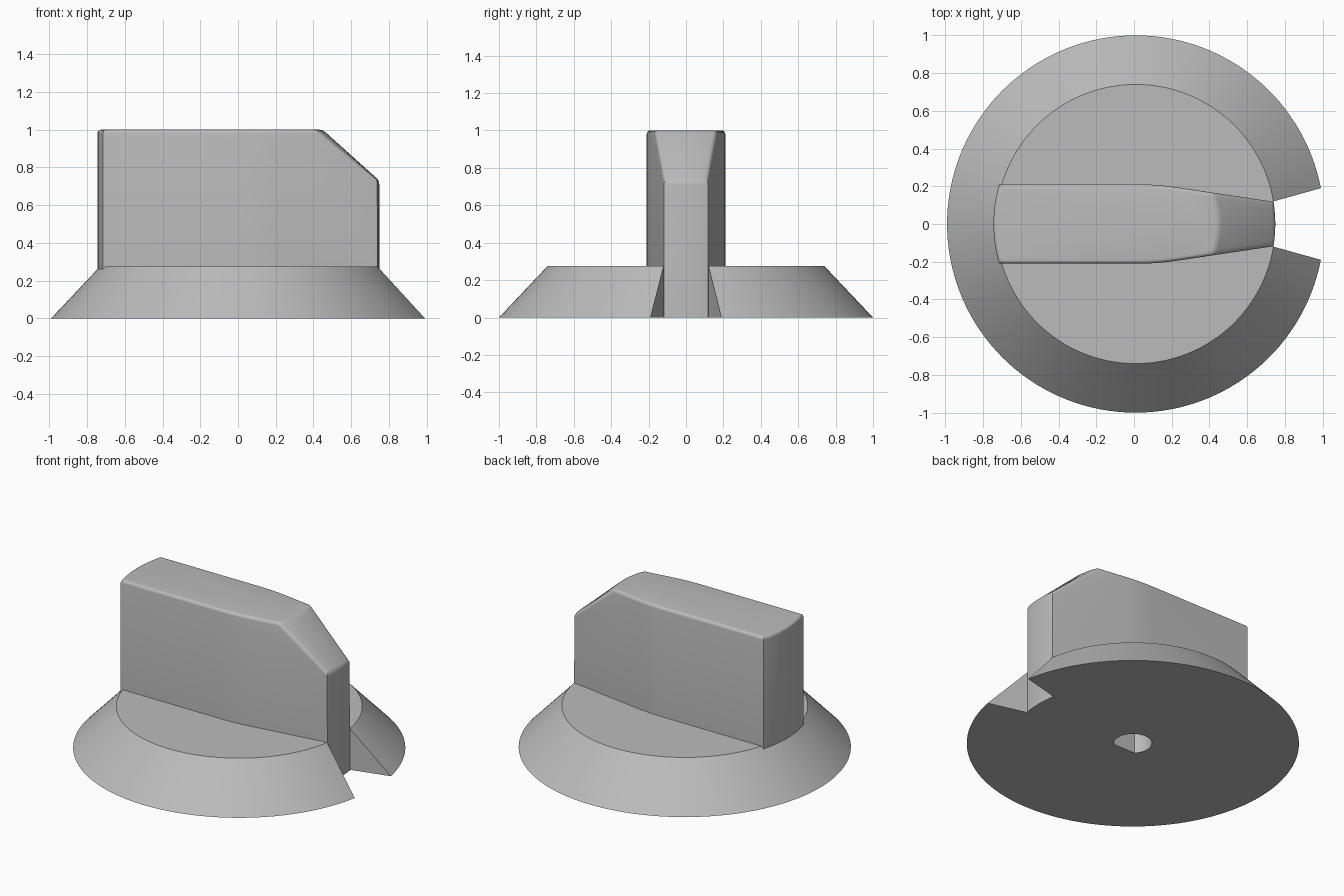
import bpy, bmesh
from math import sin, cos, pi, radians, asin, sqrt

cube = bpy.data.objects.get("Cube")
if cube:
    bpy.data.objects.remove(cube)

CX = 0.009          # axis of the round skirt
SKIRT_TOP = 0.275

grey = bpy.data.materials.new("plain grey")
grey.use_nodes = True
colour = (0.5, 0.5, 0.5, 1)
grey.diffuse_color = colour
grey.node_tree.nodes["Principled BSDF"].inputs["Base Color"].default_value = colour


def arc(r, a, b, n):
    """Points on a circle round the knob axis."""
    return [(CX + r * cos(a + (b - a) * i / n), r * sin(a + (b - a) * i / n))
            for i in range(n + 1)]


def finish(bm, name):
    bmesh.ops.recalc_face_normals(bm, faces=bm.faces)
    mesh = bpy.data.meshes.new(name)
    bm.to_mesh(mesh)
    bm.free()
    obj = bpy.data.objects.new(name, mesh)
    bpy.context.collection.objects.link(obj)
    mesh.materials.append(grey)
    return obj


def loft(lower, upper, z0, z1, name):
    """Closed solid between two outlines with equal point counts."""
    bm = bmesh.new()
    lo = [bm.verts.new((x, y, z0)) for x, y in lower]
    up = [bm.verts.new((x, y, z1)) for x, y in upper]
    n = len(lo)
    for i in range(n):
        j = (i + 1) % n
        bm.faces.new((lo[i], lo[j], up[j], up[i]))
    bm.faces.new(lo)
    bm.faces.new(up)
    return finish(bm, name)


# Conical skirt with a pointer notch at +x
notch_low, notch_up = asin(0.19), asin(0.12 / 0.74)
inner = [(0.70, -0.115), (0.70, 0.115)]
skirt = loft(arc(1, notch_low, 2 * pi - notch_low, 128) + inner,
             arc(0.74, notch_up, 2 * pi - notch_up, 128) + inner,
             0, SKIRT_TOP, "knob")

# Grip: tapered bar with a conical slope above the pointer end
def side_curve(sign):
    """Side from the back corner through the soft bend, towards the front."""
    pts = [(CX - sqrt(0.754 ** 2 - 0.21 ** 2), 0.21)]
    bend = radians(8.6)
    for i in range(7):
        t = bend * i / 6
        pts.append((0.02 + 1.4 * sin(t), 0.21 - 1.4 * (1 - cos(t))))
    return [(x, sign * y) for x, y in pts]


bm = bmesh.new()
def ring(points, z):
    return [bm.verts.new((x, y, z)) for x, y in points]

N = 12
tip, crest = asin(0.118 / 0.74), asin(0.166 / 0.44)
back_half = asin(0.21 / 0.754)
back = arc(0.754, pi - back_half, pi + back_half, N)[1:-1]
front = arc(0.74, -tip, tip, N)
left, right = side_curve(1), side_curve(-1)
levels = []
for z in (0, 1):
    levels.append((ring(right, z), ring(left, z), ring(back, z)))
foot = ring(front, 0)
lip = ring(front, 0.73)
brow = ring(arc(0.44, -crest, crest, N), 1)
(r0, l0, b0), (r1, l1, b1) = levels

def strip(a, b):
    for i in range(len(a) - 1):
        bm.faces.new((a[i], a[i + 1], b[i + 1], b[i]))

strip(r0, r1)
strip(l0, l1)
strip([l0[0]] + b0 + [r0[0]], [l1[0]] + b1 + [r1[0]])
strip(foot, lip)
strip(lip, brow)
bm.faces.new((r0[-1], foot[0], lip[0], brow[0], r1[-1]))
bm.faces.new((l0[-1], foot[-1], lip[-1], brow[-1], l1[-1]))
bm.faces.new(r0 + foot + l0[::-1] + b0)
bm.faces.new(r1 + brow + l1[::-1] + b1)
bmesh.ops.recalc_face_normals(bm, faces=bm.faces)
# Round the upper edges
rim = [e for e in bm.edges
       if min(v.co.z for v in e.verts) > 0.5 and e.calc_face_angle(0) > radians(20)]
bmesh.ops.bevel(bm, geom=rim, offset=0.03, offset_type='OFFSET', segments=4,
                profile=0.5, affect='EDGES', clamp_overlap=True)
grip = finish(bm, "grip_cutter")

# D-shaped shaft hole in the underside
flat = radians(45)
d_shape = arc(0.115, -flat, pi + flat, 40)
hole = loft(d_shape, d_shape, -0.2, 0.5, "shaft_hole_cutter")

bpy.context.view_layer.objects.active = skirt
skirt.select_set(True)
for other, op in ((grip, 'UNION'), (hole, 'DIFFERENCE')):
    mod = skirt.modifiers.new("join", 'BOOLEAN')
    mod.object, mod.operation, mod.solver = other, op, 'EXACT'
    bpy.ops.object.modifier_apply(modifier=mod.name)
    bpy.data.objects.remove(other)
bpy.ops.object.shade_smooth_by_angle(angle=radians(30))
